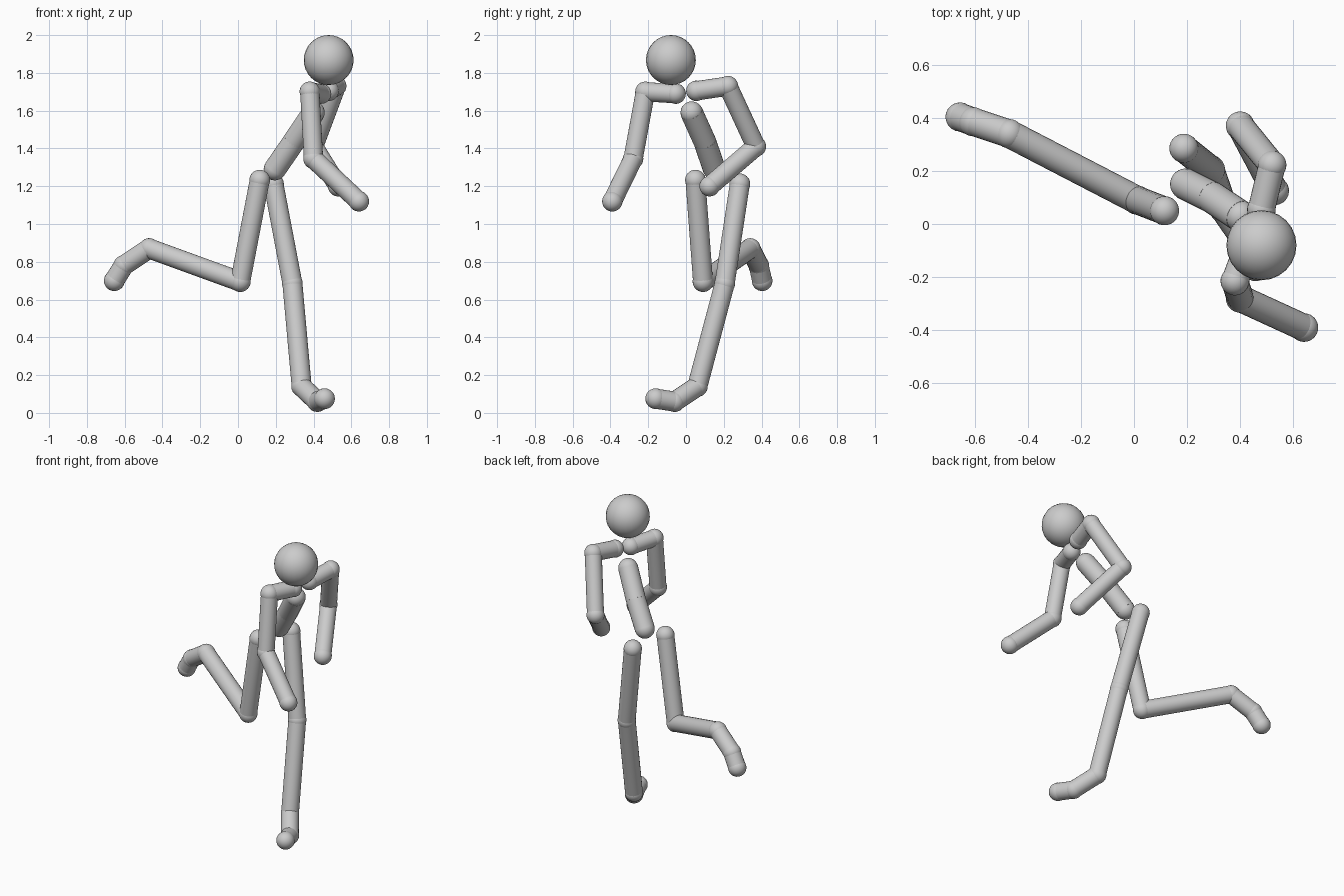
import bpy, bmesh
from mathutils import Vector, Matrix

if "Cube" in bpy.data.objects:
    bpy.data.objects.remove(bpy.data.objects["Cube"])

grey = bpy.data.materials.new("plain grey")
grey.diffuse_color = (0.6, 0.6, 0.6, 1)
grey.use_nodes = True
grey.node_tree.nodes["Principled BSDF"].inputs["Base Color"].default_value = grey.diffuse_color


def finish(name, bm):
    """Turn a bmesh into a smooth shaded grey object."""
    mesh = bpy.data.meshes.new(name)
    bm.to_mesh(mesh)
    bm.free()
    mesh.materials.append(grey)
    obj = bpy.data.objects.new(name, mesh)
    bpy.context.collection.objects.link(obj)
    bpy.ops.object.select_all(action='DESELECT')
    obj.select_set(True)
    bpy.context.view_layer.objects.active = obj
    bpy.ops.object.shade_smooth_by_angle()


def ball(bm, centre, radius, rot=Matrix()):
    bmesh.ops.create_uvsphere(bm, u_segments=24, v_segments=16, radius=radius,
                              matrix=Matrix.Translation(centre) @ rot)


def limb(name, a, b, radius, joint):
    """Straight tube from a to b with a ball joint at each end."""
    a, b = Vector(a), Vector(b)
    axis = b - a
    rot = axis.to_track_quat('Z', 'Y').to_matrix().to_4x4()
    bm = bmesh.new()
    bmesh.ops.create_cone(bm, cap_ends=True, segments=24, radius1=radius,
                          radius2=radius, depth=axis.length,
                          matrix=Matrix.Translation((a + b) / 2) @ rot)
    ball(bm, a, joint, rot)
    ball(bm, b, joint, rot)
    finish(name, bm)


def chain(names, points, radius, joint):
    for name, a, b in zip(names, points, points[1:]):
        limb(name, a, b, radius, joint)


# Head
bm = bmesh.new()
ball(bm, (0.48, -0.08, 1.868), 0.132)
finish("head", bm)

# Torso, from the chest down to the waist
chain(["chest", "waist"],
      [(0.40, 0.03, 1.59), (0.295, 0.10, 1.435), (0.195, 0.15, 1.29)],
      0.06, 0.059)

# Arms, from the collar out to the hand
arm = ["collar", "upper_arm", "forearm"]
chain(["right_" + n for n in arm],
      [(0.44, -0.055, 1.69), (0.38, -0.215, 1.70),
       (0.40, -0.28, 1.345), (0.64, -0.39, 1.12)], 0.051, 0.054)
chain(["left_" + n for n in arm],
      [(0.48, 0.055, 1.705), (0.52, 0.222, 1.73),
       (0.40, 0.37, 1.41), (0.53, 0.125, 1.20)], 0.051, 0.054)

# Legs, from the hip down to the toes
leg = ["thigh", "shin", "foot", "toes"]
chain(["right_" + n for n in leg],
      [(0.115, 0.05, 1.232), (0.012, 0.09, 0.695), (-0.47, 0.34, 0.87),
       (-0.605, 0.385, 0.78), (-0.655, 0.403, 0.70)], 0.053, 0.055)
chain(["left_" + n for n in leg],
      [(0.188, 0.285, 1.212), (0.288, 0.205, 0.685), (0.337, 0.06, 0.14),
       (0.42, -0.06, 0.06), (0.458, -0.16, 0.075)], 0.053, 0.055)
